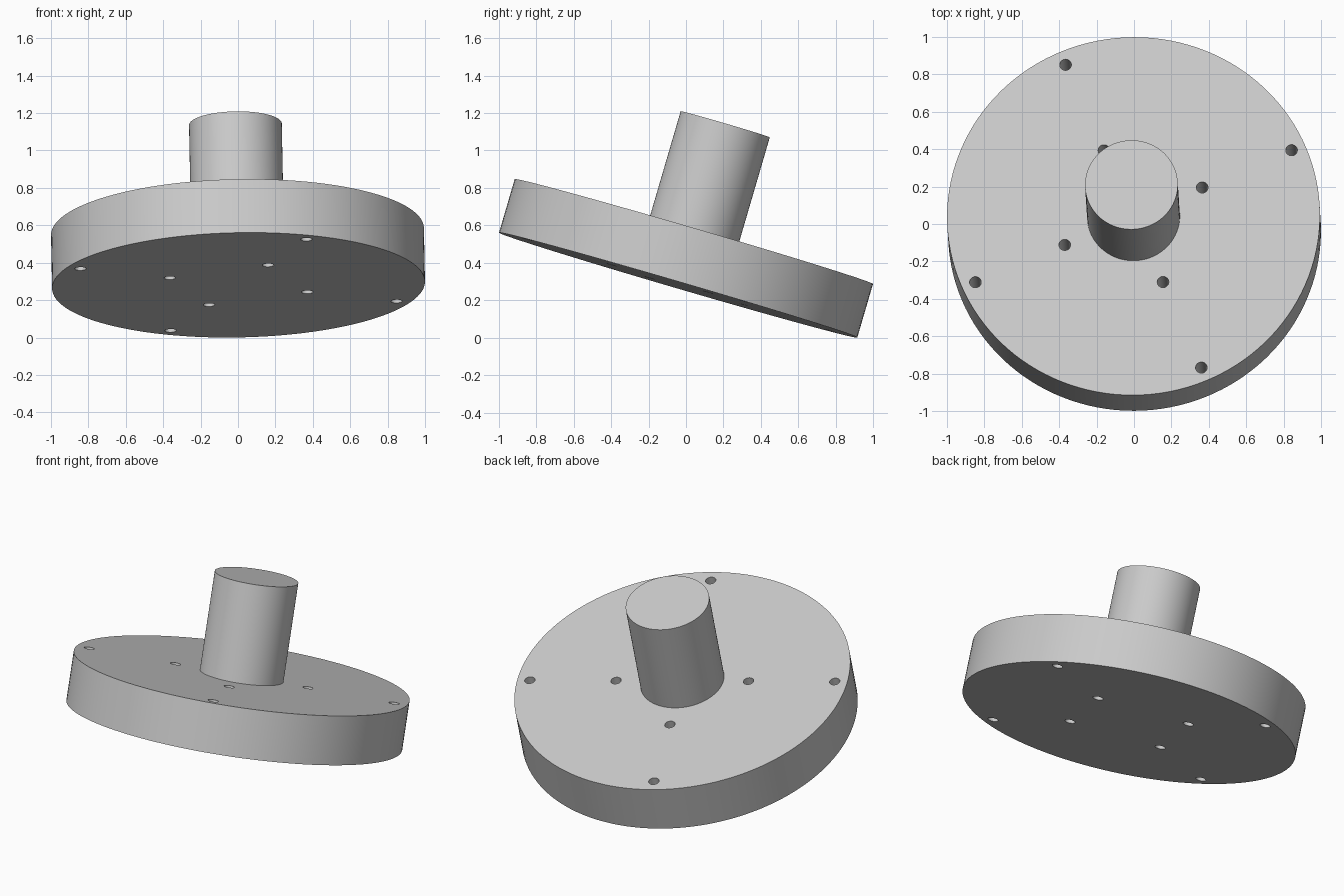
import bpy, bmesh, math
from mathutils import Matrix, Vector

if "Cube" in bpy.data.objects:
    bpy.data.objects.remove(bpy.data.objects["Cube"], do_unlink=True)

# Dimensions
DISC_R, DISC_T = 0.997, 0.298
STEM_R, STEM_H = 0.248, 0.597
HOLE_R, RINGS, HOLE_ANGLE = 0.031, (0.4, 0.92), math.radians(23.4)

# Tilted axis shared by all parts, with the lowest rim point on the ground
axis = Vector((-0.0185, 0.281, 0.96)).normalized()
centre_z = DISC_T / 2 * axis.z + DISC_R * math.sqrt(1 - axis.z ** 2)
tilt = Matrix.Translation((0, 0, centre_z)) @ Vector((0, 0, 1)).rotation_difference(axis).to_matrix().to_4x4()

grey = bpy.data.materials.new("light grey")
grey.use_nodes = True
colour = (0.6, 0.6, 0.6, 1)
grey.diffuse_color = colour
grey.node_tree.nodes["Principled BSDF"].inputs["Base Color"].default_value = colour


def cylinders(name, radius, z0, z1, spots=((0, 0),), segments=128):
    """One object holding an upright cylinder at each spot, set on the tilted axis."""
    bm = bmesh.new()
    for x, y in spots:
        bmesh.ops.create_cone(bm, cap_ends=True, segments=segments, radius1=radius, radius2=radius,
                              depth=z1 - z0, matrix=Matrix.Translation((x, y, (z0 + z1) / 2)))
    mesh = bpy.data.meshes.new(name)
    bm.to_mesh(mesh)
    bm.free()
    mesh.materials.append(grey)
    obj = bpy.data.objects.new(name, mesh)
    bpy.context.collection.objects.link(obj)
    obj.matrix_world = tilt
    return obj


def select(obj):
    bpy.ops.object.select_all(action='DESELECT')
    obj.select_set(True)
    bpy.context.view_layer.objects.active = obj


# Disc and stem
disc = cylinders("disc", DISC_R, -DISC_T / 2, DISC_T / 2)
stem = cylinders("stem", STEM_R, DISC_T / 2, DISC_T / 2 + STEM_H)

# Two rings of four bolt holes through the disc
spots = [(r * math.cos(HOLE_ANGLE + i * math.pi / 2), r * math.sin(HOLE_ANGLE + i * math.pi / 2))
         for r in RINGS for i in range(4)]
cutter = cylinders("hole_cutter", HOLE_R, -DISC_T, DISC_T, spots, 32)
cutter.hide_render = True
cut = disc.modifiers.new("bolt_holes", 'BOOLEAN')
cut.operation, cut.solver, cut.object = 'DIFFERENCE', 'EXACT', cutter
select(disc)
bpy.ops.object.modifier_apply(modifier=cut.name)
bpy.data.objects.remove(cutter, do_unlink=True)

# Smooth walls, sharp rims
for part in (disc, stem):
    select(part)
    bpy.ops.object.shade_smooth_by_angle(angle=math.radians(30))
